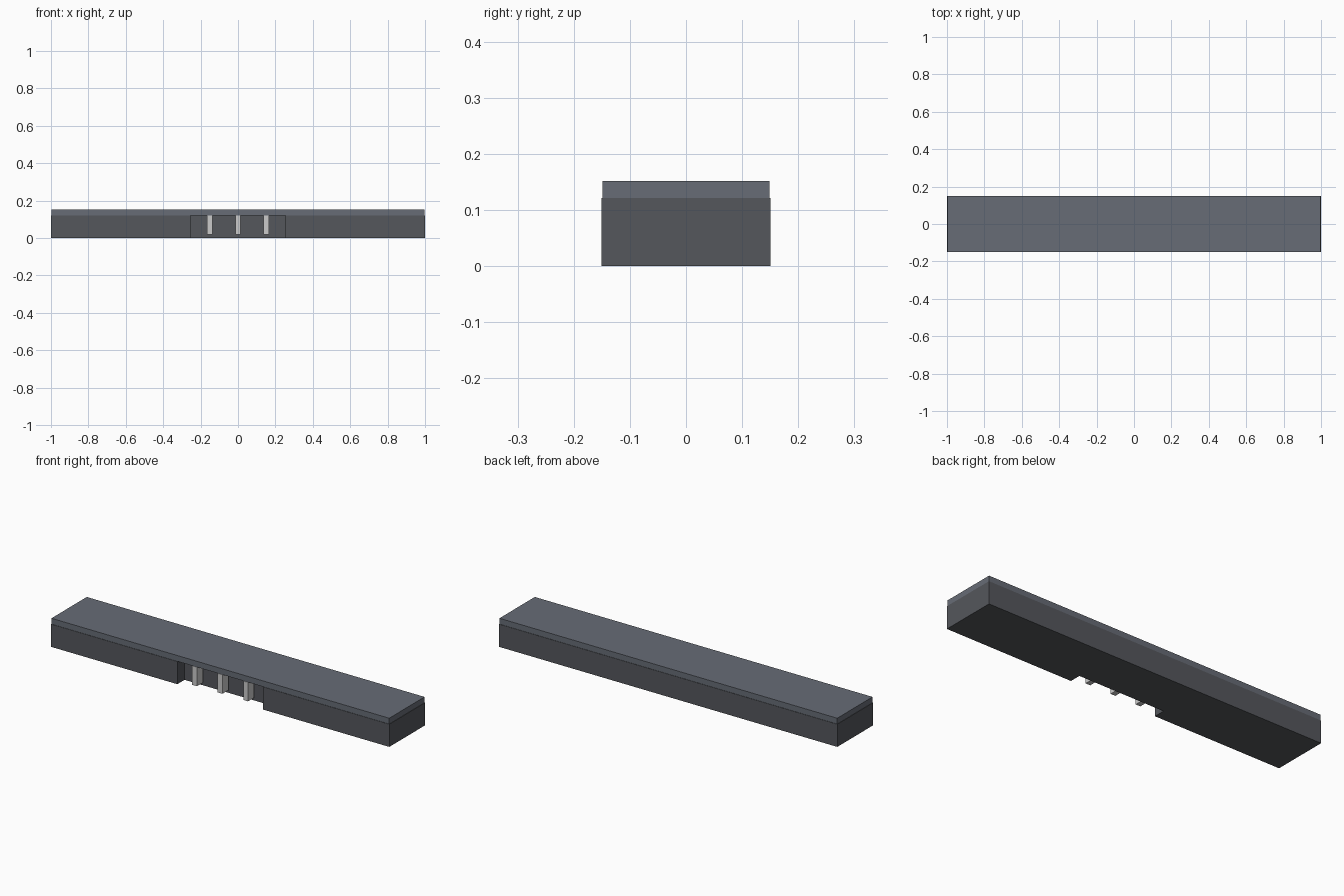
import bpy, bmesh

if "Cube" in bpy.data.objects:
    bpy.data.objects.remove(bpy.data.objects["Cube"])


def material(name, rgb):
    m = bpy.data.materials.new(name)
    m.diffuse_color = (*rgb, 1)
    m.use_nodes = True
    m.node_tree.nodes["Principled BSDF"].inputs["Base Color"].default_value = m.diffuse_color
    return m


def prism(name, outline, z0, z1, mat):
    """Extrude a plan outline from z0 to z1."""
    bm = bmesh.new()
    face = bm.faces.new([bm.verts.new((x, y, z0)) for x, y in outline])
    top = bmesh.ops.extrude_face_region(bm, geom=[face])["geom"]
    verts = [g for g in top if isinstance(g, bmesh.types.BMVert)]
    bmesh.ops.translate(bm, verts=verts, vec=(0, 0, z1 - z0))
    bmesh.ops.recalc_face_normals(bm, faces=bm.faces[:])
    mesh = bpy.data.meshes.new(name)
    bm.to_mesh(mesh)
    bm.free()
    mesh.materials.append(mat)
    ob = bpy.data.objects.new(name, mesh)
    bpy.context.collection.objects.link(ob)
    return ob


def rect(x0, x1, y0, y1):
    return [(x0, y0), (x1, y0), (x1, y1), (x0, y1)]


dark = material("dark_grey", (0.09, 0.095, 0.107))
slate = material("slate", (0.135, 0.15, 0.18))
light = material("light_metal", (0.52, 0.54, 0.54))

HALF_Y, NOTCH, DEPTH, SEAM = 0.151, 0.253, 0.061, 0.121

# Base block with a recess in the middle of its front
prism("base_block", [
    (-1, -HALF_Y), (-NOTCH, -HALF_Y), (-NOTCH, -HALF_Y + DEPTH),
    (NOTCH, -HALF_Y + DEPTH), (NOTCH, -HALF_Y), (1, -HALF_Y),
    (1, HALF_Y), (-1, HALF_Y)], 0, SEAM, dark)

# Top slab, very slightly inset
prism("top_slab", rect(-0.998, 0.998, -0.149, 0.149), SEAM, 0.152, slate)

# Three upright bars inside the recess
for i, x in enumerate((-0.151, 0, 0.151)):
    prism(f"recess_bar_{i + 1}", rect(x - 0.014, x + 0.014, -HALF_Y, -HALF_Y + 0.051),
          0.02, SEAM, light)
